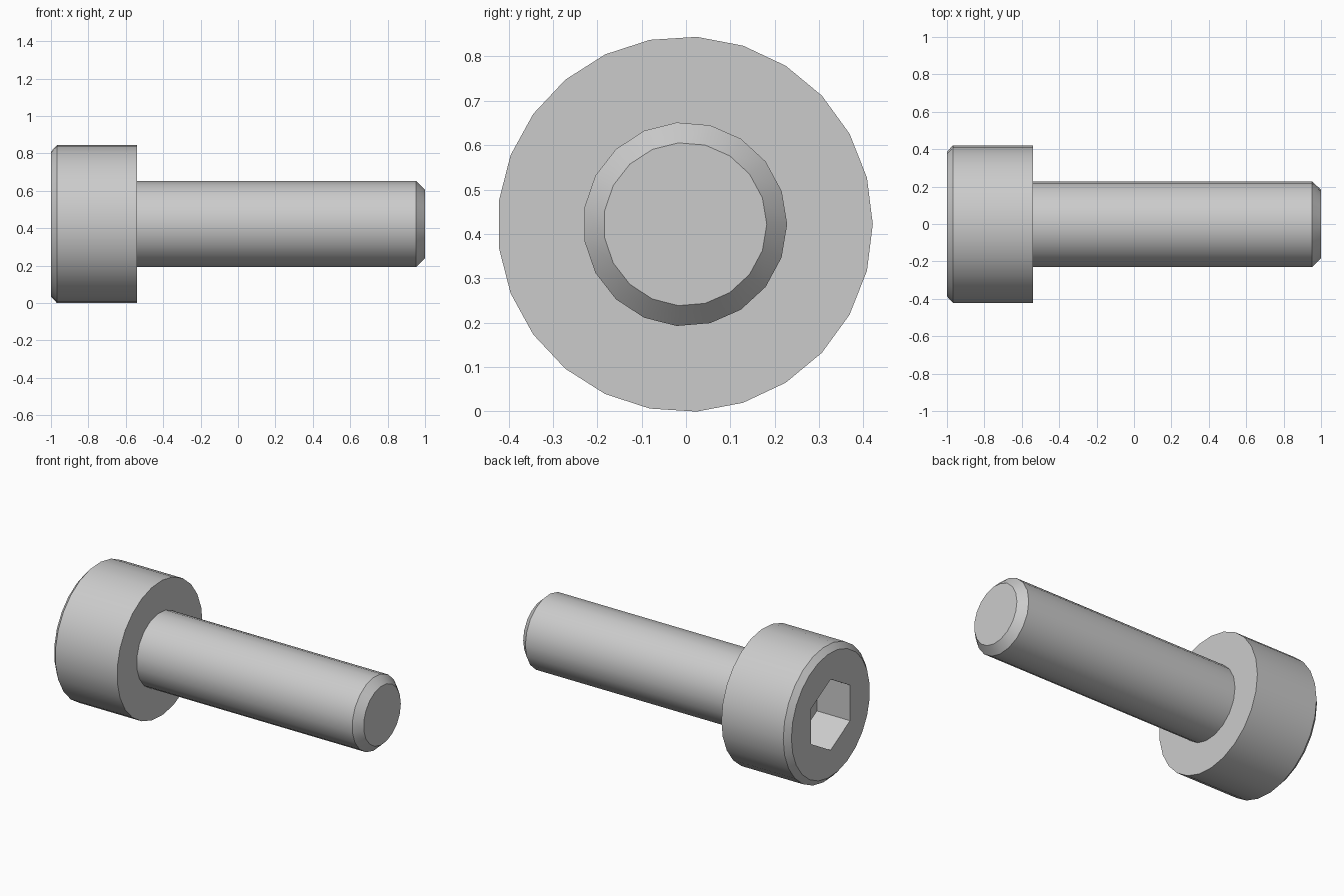
import bpy, bmesh, math

if "Cube" in bpy.data.objects:
    bpy.data.objects.remove(bpy.data.objects["Cube"])

AXIS_Y, AXIS_Z = -0.002, 0.422   # centre line of the screw, running along x


def lathe(name, profile, sides, start=0.0):
    """Capped solid turned around the screw axis from (x, radius) points."""
    bm = bmesh.new()
    rings = []
    for x, r in profile:
        ring = []
        for i in range(sides):
            a = start + 2 * math.pi * i / sides
            ring.append(bm.verts.new((x, AXIS_Y + r * math.cos(a), AXIS_Z + r * math.sin(a))))
        rings.append(ring)
    for r0, r1 in zip(rings, rings[1:]):
        for i in range(sides):
            j = (i + 1) % sides
            bm.faces.new((r0[i], r0[j], r1[j], r1[i]))
    bm.faces.new(rings[0])
    bm.faces.new(rings[-1])
    bmesh.ops.recalc_face_normals(bm, faces=bm.faces[:])
    mesh = bpy.data.meshes.new(name)
    bm.to_mesh(mesh)
    bm.free()
    obj = bpy.data.objects.new(name, mesh)
    bpy.context.collection.objects.link(obj)
    return obj


def activate(obj):
    bpy.ops.object.select_all(action='DESELECT')
    obj.select_set(True)
    bpy.context.view_layer.objects.active = obj


# Cylindrical head with chamfered outer rim
head = lathe("screw_head", [(-1.0, 0.388), (-0.968, 0.423), (-0.54, 0.423)], 25)

# Shank with chamfered tip
shank = lathe("screw_shank", [(-0.54, 0.23), (0.953, 0.23), (1.0, 0.184)], 19)

# Hexagonal drive socket, points up and down
cutter = lathe("socket_cutter", [(-1.1, 0.222), (-0.77, 0.222)], 6, math.pi / 6)
cutter.hide_render = True
cut = head.modifiers.new("hex_socket", 'BOOLEAN')
cut.operation = 'DIFFERENCE'
cut.solver = 'EXACT'
cut.object = cutter
activate(head)
bpy.ops.object.modifier_apply(modifier=cut.name)
bpy.data.objects.remove(cutter, do_unlink=True)

# Smooth round sides, sharp rims
for part in (head, shank):
    activate(part)
    bpy.ops.object.shade_smooth_by_angle(angle=math.radians(30))
